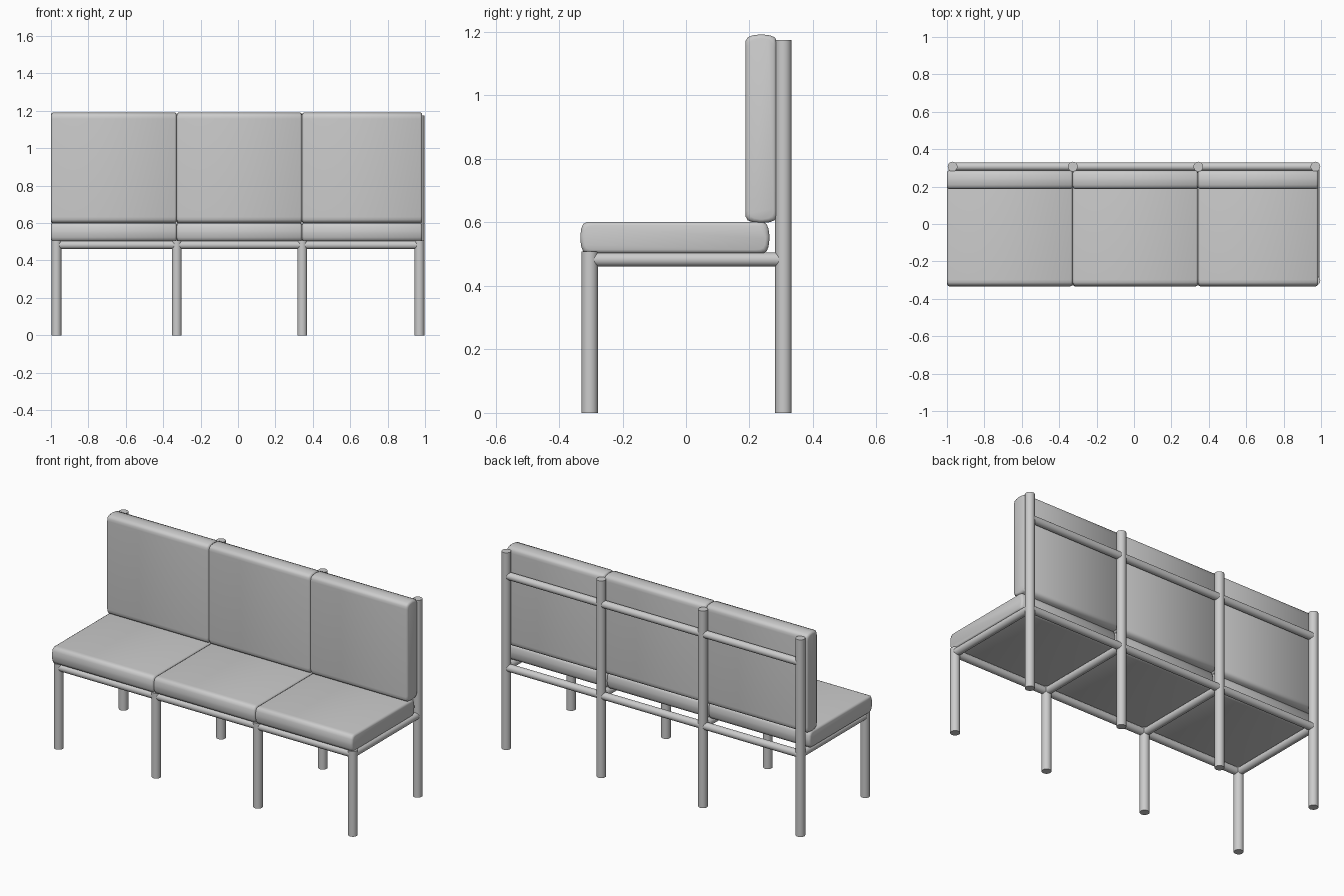
import bpy
import bmesh
from mathutils import Vector

cube = bpy.data.objects.get("Cube")
if cube:
    bpy.data.objects.remove(cube, do_unlink=True)

grey = bpy.data.materials.new("plain grey")
grey.use_nodes = True
colour = (0.6, 0.6, 0.6, 1)
grey.diffuse_color = colour
grey.node_tree.nodes["Principled BSDF"].inputs["Base Color"].default_value = colour


def add_object(name, bm):
    bmesh.ops.recalc_face_normals(bm, faces=bm.faces[:])
    mesh = bpy.data.meshes.new(name)
    bm.to_mesh(mesh)
    bm.free()
    mesh.materials.append(grey)
    obj = bpy.data.objects.new(name, mesh)
    bpy.context.collection.objects.link(obj)
    mesh.shade_smooth()
    return obj


def tube(name, start, end, radius):
    """Round bar between two points, with crisp flat ends."""
    start, end = Vector(start), Vector(end)
    axis = end - start
    bm = bmesh.new()
    bmesh.ops.create_cone(bm, cap_ends=True, segments=24, radius1=radius,
                          radius2=radius, depth=axis.length)
    obj = add_object(name, bm)
    obj.location = (start + end) / 2
    obj.rotation_mode = 'QUATERNION'
    obj.rotation_quaternion = axis.to_track_quat('Z', 'Y')
    bpy.ops.object.select_all(action='DESELECT')
    obj.select_set(True)
    bpy.context.view_layer.objects.active = obj
    bpy.ops.object.shade_smooth_by_angle()


# Quarter of the padded cross-section: inset from (end, face)
CORNER = [(0.0, 0.045), (0.003, 0.022), (0.009, 0.007), (0.02, 0.001), (0.035, 0.0)]


def cushion(name, x0, x1, centre, half_length, half_thick, upright):
    """Padded block: bulged cross-section lofted along x with rounded ends."""
    quarter = [(half_length - a, half_thick - b) for a, b in CORNER]
    half = quarter + [(-u, v) for u, v in reversed(quarter)]
    outline = half + [(-u, -v) for u, v in half]
    rings = [(x0, 0.012), (x0 + 0.003, 0.005), (x0 + 0.011, 0),
             (x1 - 0.011, 0), (x1 - 0.003, 0.005), (x1, 0.012)]
    bm = bmesh.new()
    loops = []
    for x, inset in rings:
        su, sv = 1 - inset / half_length, 1 - inset / half_thick
        loop = []
        for u, v in outline:
            y, z = (v * sv, u * su) if upright else (u * su, v * sv)
            loop.append(bm.verts.new((x, centre[0] + y, centre[1] + z)))
        loops.append(loop)
    for a, b in zip(loops, loops[1:]):
        for i in range(len(a)):
            j = (i + 1) % len(a)
            bm.faces.new((a[i], a[j], b[j], b[i]))
    bm.faces.new(loops[0])
    bm.faces.new(loops[-1])
    add_object(name, bm)


LEG_X = [-0.97, -0.327, 0.344, 0.97]
FRONT, REAR = -0.303, 0.307
LEG_R, RAIL_R = 0.026, 0.022
RAIL_Z, TOP_RAIL_Z = 0.483, 1.03

# Legs, tall rear posts and the cross rails joining them
for n, x in enumerate(LEG_X, 1):
    tube(f"front_leg_{n}", (x, FRONT, 0), (x, FRONT, 0.508), LEG_R)
    tube(f"rear_post_{n}", (x, REAR, 0), (x, REAR, 1.175), LEG_R)
    tube(f"cross_rail_{n}", (x, FRONT, RAIL_Z), (x, REAR, RAIL_Z), RAIL_R)

# Long rails between neighbouring legs
for n, (a, b) in enumerate(zip(LEG_X, LEG_X[1:]), 1):
    for name, y, z in (("front_rail", FRONT, RAIL_Z),
                       ("rear_rail", REAR, RAIL_Z),
                       ("back_rail", REAR, TOP_RAIL_Z)):
        tube(f"{name}_{n}", (a, y, z), (b, y, z), RAIL_R)

# Three seat and back cushions
CUSHION_X = [-1.0, -0.328, 0.342, 0.985]
for n, (a, b) in enumerate(zip(CUSHION_X, CUSHION_X[1:]), 1):
    cushion(f"seat_cushion_{n}", a, b, (-0.035, 0.552), 0.298, 0.05, False)
    cushion(f"back_cushion_{n}", a, b, (0.237, 0.895), 0.297, 0.05, True)
